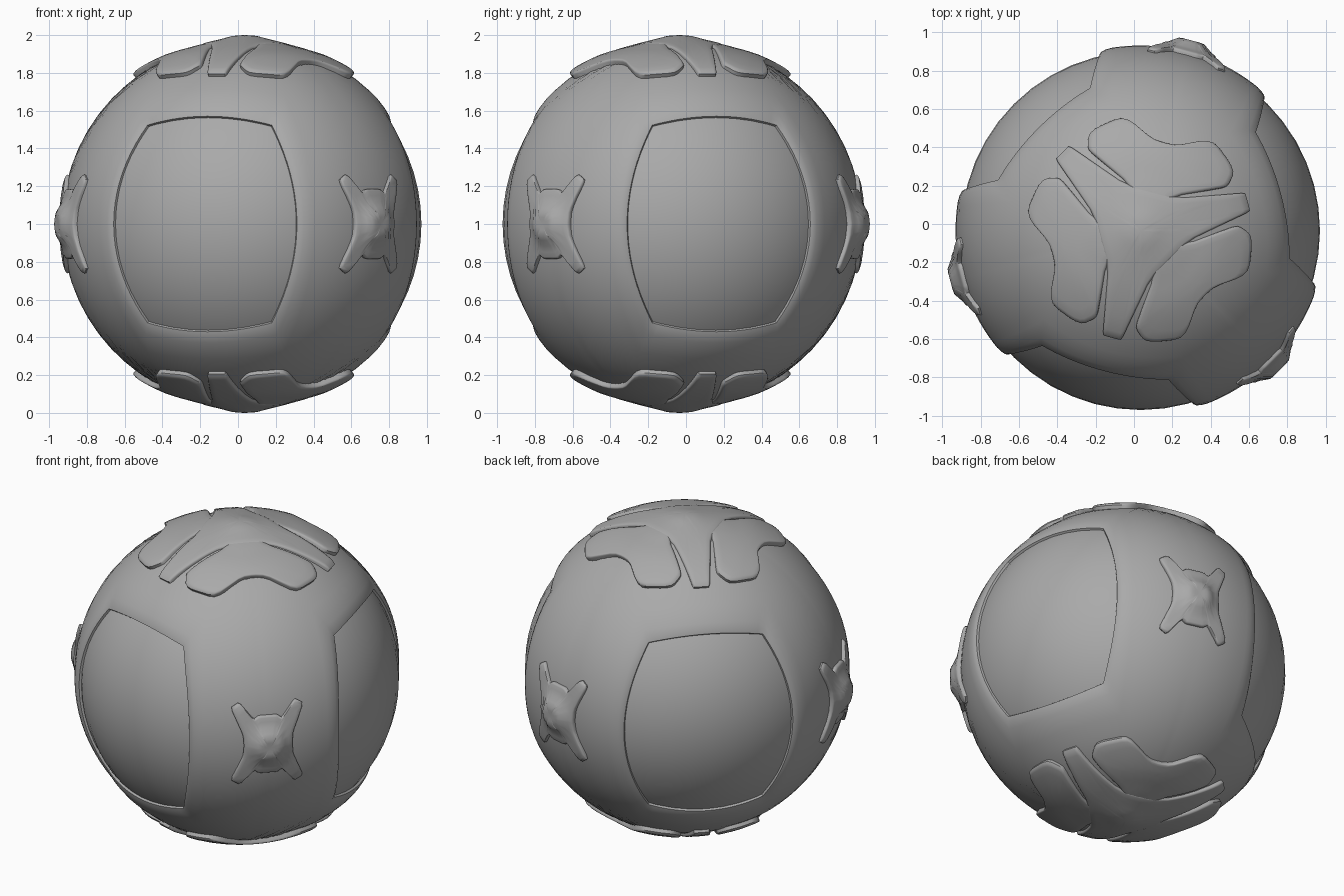
import bpy, bmesh
from math import radians, sin, cos, sqrt
from mathutils import Vector

if "Cube" in bpy.data.objects:
    bpy.data.objects.remove(bpy.data.objects["Cube"])

C = Vector((0.035, -0.035, 1.0))      # ball centre
R_PANEL, R_SHELL = 0.936, 0.967
WINDOWS = (15, 135, 255)              # azimuths of the three recessed panels
BADGES = (75, 195, 315)               # azimuths between them

# darker grey shared by every part
grey = bpy.data.materials.new("dark_grey")
grey.diffuse_color = (0.4, 0.4, 0.4, 1)
grey.use_nodes = True
grey.node_tree.nodes["Principled BSDF"].inputs["Base Color"].default_value = grey.diffuse_color


def finish(bm, name, angle=35):
    """Turn a bmesh into a smooth object with outward normals."""
    bmesh.ops.remove_doubles(bm, verts=bm.verts, dist=0.0004)
    bmesh.ops.recalc_face_normals(bm, faces=bm.faces)
    if sum(f.normal.dot(f.calc_center_median() - C) * f.calc_area() for f in bm.faces) < 0:
        bmesh.ops.reverse_faces(bm, faces=bm.faces)
    me = bpy.data.meshes.new(name)
    bm.to_mesh(me)
    bm.free()
    me.materials.append(grey)
    ob = bpy.data.objects.new(name, me)
    bpy.context.collection.objects.link(ob)
    bpy.ops.object.select_all(action='DESELECT')
    ob.select_set(True)
    bpy.context.view_layer.objects.active = ob
    bpy.ops.object.shade_smooth_by_angle(angle=radians(angle))
    return ob


def bridge(bm, rings):
    for a, b in zip(rings, rings[1:]):
        for i in range(len(a)):
            j = (i + 1) % len(a)
            bm.faces.new((a[i], a[j], b[j], b[i]))


def profile(table, r):
    """Piecewise linear lookup of radius against distance from the badge centre."""
    for (r0, h0), (r1, h1) in zip(table, table[1:]):
        if r <= r1:
            return h0 + (h1 - h0) * (r - r0) / (r1 - r0)
    return table[-1][1]


def round_corners(pts, cut, times):
    for _ in range(times):
        out = []
        for i, p in enumerate(pts):
            q = pts[(i + 1) % len(pts)]
            out += [p.lerp(q, cut), p.lerp(q, 1 - cut)]
        pts = out
    return pts


def plate(name, outline, mid, frame, heights, cut=0.2, times=1):
    """Raised plate wrapped on the ball; outline is star-shaped about mid."""
    e1, e2, n = frame
    mid = Vector(mid)
    pts = round_corners([Vector(p) for p in outline], cut, times)
    dense = []
    for i, p in enumerate(pts):
        q = pts[(i + 1) % len(pts)]
        k = max(1, int((q - p).length / 0.05))
        dense += [p.lerp(q, s / k) for s in range(k)]
    bm = bmesh.new()

    def place(p, r):
        u, v = p / 0.985
        return bm.verts.new(C + r * (e1 * u + e2 * v + n * sqrt(1 - u * u - v * v)))

    rings = [[place(p, 0.95) for p in dense]]
    for scale, drop in ((1, 0.011), (0.975, 0.003), (0.93, 0), (0.8, 0), (0.62, 0),
                        (0.45, 0), (0.3, 0), (0.18, 0), (0.08, 0)):
        ring = []
        for p in dense:
            q = mid + (p - mid) * scale
            ring.append(place(q, profile(heights, q.length) - drop))
        rings.append(ring)
    bridge(bm, rings)
    top = place(mid, profile(heights, mid.length))
    last = rings[-1]
    for i in range(len(last)):
        bm.faces.new((last[i], last[(i + 1) % len(last)], top))
    return finish(bm, name, 45)


def polar(deg):
    a = radians(deg)
    return Vector((cos(a), sin(a), 0)), Vector((-sin(a), cos(a), 0))


# inner ball that shows as the recessed panels
bm = bmesh.new()
bmesh.ops.create_uvsphere(bm, u_segments=48, v_segments=32, radius=R_PANEL)
bmesh.ops.translate(bm, verts=bm.verts, vec=C)
finish(bm, "panel_ball")

# outer shell: three 120 degree sectors, each a net around its window
N = 20
steps = [-1 + 2 * i / N for i in range(N)]
right = [((25.5 + 6.5 * (1 - s * s), 33.5 * s), (60, 90 * s)) for s in steps]
upper = [((-25.5 * s, 33.5 + 3.5 * (1 - s * s)), (-60 * s, 90)) for s in steps]
half = right + upper
net = half + [((-a[0], -a[1]), (-b[0], -b[1])) for a, b in half]
bm = bmesh.new()
levels = [(0, 0.92), (0, 0.948), (0.025, 0.957), (0.07, 0.963), (0.14, R_SHELL)]
levels += [(t / 10, R_SHELL) for t in range(2, 11)]
for w in WINDOWS:
    rings = []
    for t, r in levels:
        ring = []
        for a, b in net:
            az = radians(w + a[0] + (b[0] - a[0]) * t)
            el = radians(a[1] + (b[1] - a[1]) * t)
            ring.append(bm.verts.new(C + r * Vector((cos(el) * cos(az), cos(el) * sin(az), sin(el)))))
        rings.append(ring)
    bridge(bm, rings)
bmesh.ops.dissolve_degenerate(bm, dist=0.0002, edges=bm.edges)
finish(bm, "outer_shell", 50)

# pole caps: three-armed star with three wide lobes, top and bottom
arm = [(0.24, -0.115), (0.56, -0.054), (0.58, -0.045), (0.58, 0.045), (0.56, 0.054), (0.24, 0.115)]
star = []
for k in range(3):
    e1, e2 = polar(120 * k)
    star += [(e1 * u + e2 * v).xy for u, v in arm]
star_h = [(0, 1.0), (0.06, 0.998), (0.13, 0.986), (0.25, 0.979), (0.42, 0.985), (0.6, 0.995)]
lobe_half = [(0.475, 0.0), (0.48, 0.07), (0.54, 0.20), (0.54, 0.26), (0.46, 0.36), (0.415, 0.392),
             (0.345, 0.38), (0.325, 0.35), (0.22, 0.115), (0.12, 0.06)]
lobe = lobe_half + [(u, -v) for u, v in reversed(lobe_half[1:])]
lobe_h = [(0, 0.975), (0.2, 0.979), (0.3, 0.979), (0.42, 0.99), (0.6, 1.0)]
for side, z in (("top", 1), ("bottom", -1)):
    n = Vector((0, 0, z))
    plate(side + "_star", star, (0, 0), (*polar(15), n), star_h, 0.1)
    for i, az in enumerate(BADGES):
        plate(f"{side}_lobe_{i + 1}", lobe, (0.39, 0), (*polar(az), n), lobe_h, 0.2)

# four-pointed badges round the equator
q1 = [(0.145, 0.0), (0.15, 0.07), (0.218, 0.235), (0.168, 0.268), (0.085, 0.165), (0.055, 0.186)]
upper = q1 + [(-u, v) for u, v in reversed(q1)]
badge = upper + [(-u, -v) for u, v in upper[1:-1]]
badge_h = [(0, 1.027), (0.06, 1.03), (0.075, 1.024), (0.11, 1.0), (0.16, 0.988), (0.35, 0.986)]
for i, az in enumerate(BADGES):
    n, e1 = polar(az)
    plate(f"side_badge_{i + 1}", badge, (0, 0), (e1, Vector((0, 0, 1)), n), badge_h, 0.12)
